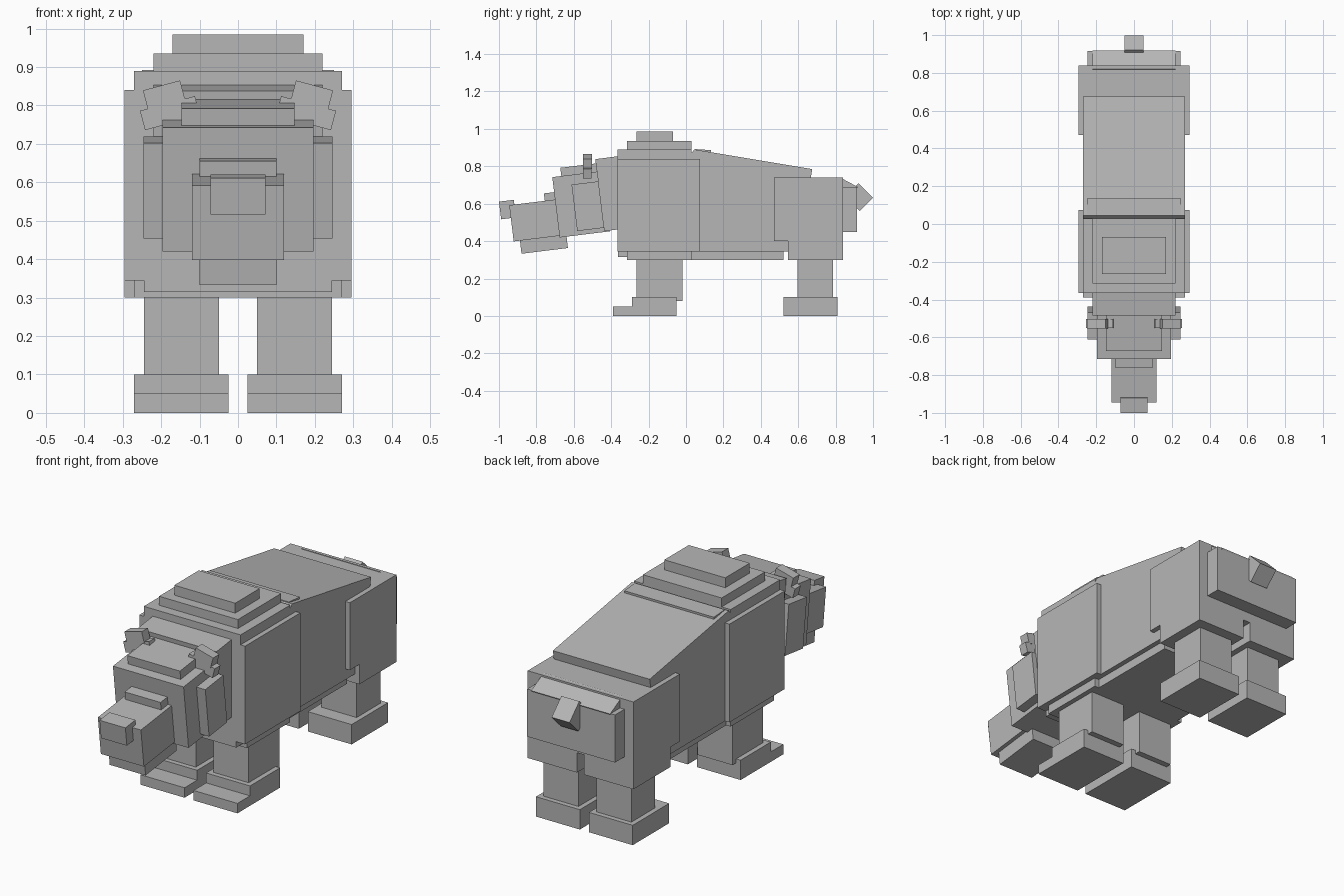
import bpy, bmesh, math
from mathutils import Matrix, Vector

if "Cube" in bpy.data.objects:
    bpy.data.objects.remove(bpy.data.objects["Cube"])

fur = bpy.data.materials.new("grey fur")
fur.diffuse_color = (0.47, 0.47, 0.47, 1)
fur.use_nodes = True
fur.node_tree.nodes["Principled BSDF"].inputs["Base Color"].default_value = fur.diffuse_color


def add_object(name, bm):
    bmesh.ops.recalc_face_normals(bm, faces=bm.faces)
    mesh = bpy.data.meshes.new(name)
    bm.to_mesh(mesh)
    bm.free()
    mesh.materials.append(fur)
    obj = bpy.data.objects.new(name, mesh)
    bpy.context.collection.objects.link(obj)
    return obj


def block(name, center, size, tilt=0, axis='X'):
    """Box with a centre, a size and an optional tilt in degrees."""
    bm = bmesh.new()
    matrix = (Matrix.Translation(center) @ Matrix.Rotation(math.radians(tilt), 4, axis)
              @ Matrix.Diagonal((*size, 1)))
    bmesh.ops.create_cube(bm, size=1, matrix=matrix)
    return add_object(name, bm)


def span(name, x, y, z):
    """Upright box from its extents."""
    pairs = (x, y, z)
    return block(name, [(a + b) / 2 for a, b in pairs], [b - a for a, b in pairs])


def centred(name, half, y, z):
    return span(name, (-half, half), y, z)


def tilted(name, half, top_front, depth, height, tilt=7):
    """Box leaning forward, placed by its upper front edge (y, z)."""
    r = Matrix.Rotation(math.radians(tilt), 3, 'X')
    center = Vector((0, *top_front)) + r @ Vector((0, depth / 2, -height / 2))
    return block(name, center, (2 * half, depth, height), tilt)


def prism(name, half, profile):
    """Side profile (y, z) extruded across the body."""
    bm = bmesh.new()
    face = bm.faces.new([bm.verts.new((-half, y, z)) for y, z in profile])
    ext = bmesh.ops.extrude_face_region(bm, geom=[face])
    verts = [v for v in ext["geom"] if isinstance(v, bmesh.types.BMVert)]
    bmesh.ops.translate(bm, verts=verts, vec=(2 * half, 0, 0))
    return add_object(name, bm)


# Shoulders and stepped hump
centred("shoulders", 0.295, (-0.365, 0.075), (0.345, 0.84))
centred("chest_underside", 0.27, (-0.315, 0.03), (0.30, 0.36))
centred("chest_plate", 0.245, (-0.364, 0.074), (0.315, 0.36))
centred("hump_lower", 0.27, (-0.365, 0.03), (0.83, 0.89))
centred("hump_middle", 0.22, (-0.315, 0.03), (0.88, 0.935))
centred("hump_top", 0.17, (-0.265, -0.07), (0.925, 0.985))

# Sloping back and belly
prism("body", 0.27, [(0.0, 0.345), (0.6, 0.345), (0.66, 0.70),
                     (0.675, 0.785), (0.045, 0.89), (0.0, 0.84)])
centred("belly", 0.245, (0.0, 0.52), (0.30, 0.36))
tilted("back_ridge", 0.25, (0.05, 0.892), 0.085, 0.03, -4)

# Rump, rear plate and tail
centred("rump", 0.295, (0.47, 0.84), (0.40, 0.74))
centred("rear_plate", 0.245, (0.80, 0.915), (0.45, 0.69))
tilted("tail_base", 0.22, (0.82, 0.742), 0.112, 0.05, -28)
block("tail", (0, 0.925, 0.635), (0.10, 0.11, 0.10), -45)

# Neck and head lean forward together
tilted("neck", 0.22, (-0.485, 0.838), 0.25, 0.388, 7.4)
tilted("head", 0.197, (-0.715, 0.742), 0.27, 0.325)
tilted("cheeks", 0.246, (-0.612, 0.702), 0.145, 0.25)
tilted("forehead", 0.147, (-0.672, 0.792), 0.21, 0.08)
tilted("snout", 0.12, (-0.945, 0.592), 0.27, 0.195)
tilted("jaw", 0.10, (-0.890, 0.42), 0.25, 0.088)
tilted("nose", 0.072, (-1.0, 0.611), 0.08, 0.095)
tilted("snout_bridge", 0.10, (-0.76, 0.655), 0.11, 0.075)

for side, label in ((-1, "left"), (1, "right")):
    def pair(name, x, y, z):
        return span(f"{label}_{name}", sorted((side * x[0], side * x[1])), y, z)

    # Ears
    block(f"{label}_ear_tip", (side * 0.192, -0.527, 0.825), (0.10, 0.05, 0.056), side * 15, 'Y')
    block(f"{label}_ear_base", (side * 0.177, -0.527, 0.78), (0.148, 0.046, 0.052), side * 15, 'Y')
    # Front leg, paw and toes
    pair("front_leg", (0.05, 0.245), (-0.265, -0.02), (0.08, 0.32))
    pair("front_paw", (0.025, 0.27), (-0.29, -0.05), (0, 0.10))
    pair("front_toes", (0.025, 0.27), (-0.39, -0.28), (0, 0.05))
    # Hind thigh, leg and paw
    pair("hind_thigh", (0.02, 0.295), (0.545, 0.84), (0.30, 0.41))
    pair("hind_leg", (0.05, 0.245), (0.595, 0.785), (0.08, 0.32))
    pair("hind_paw", (0.025, 0.27), (0.52, 0.81), (0, 0.10))
